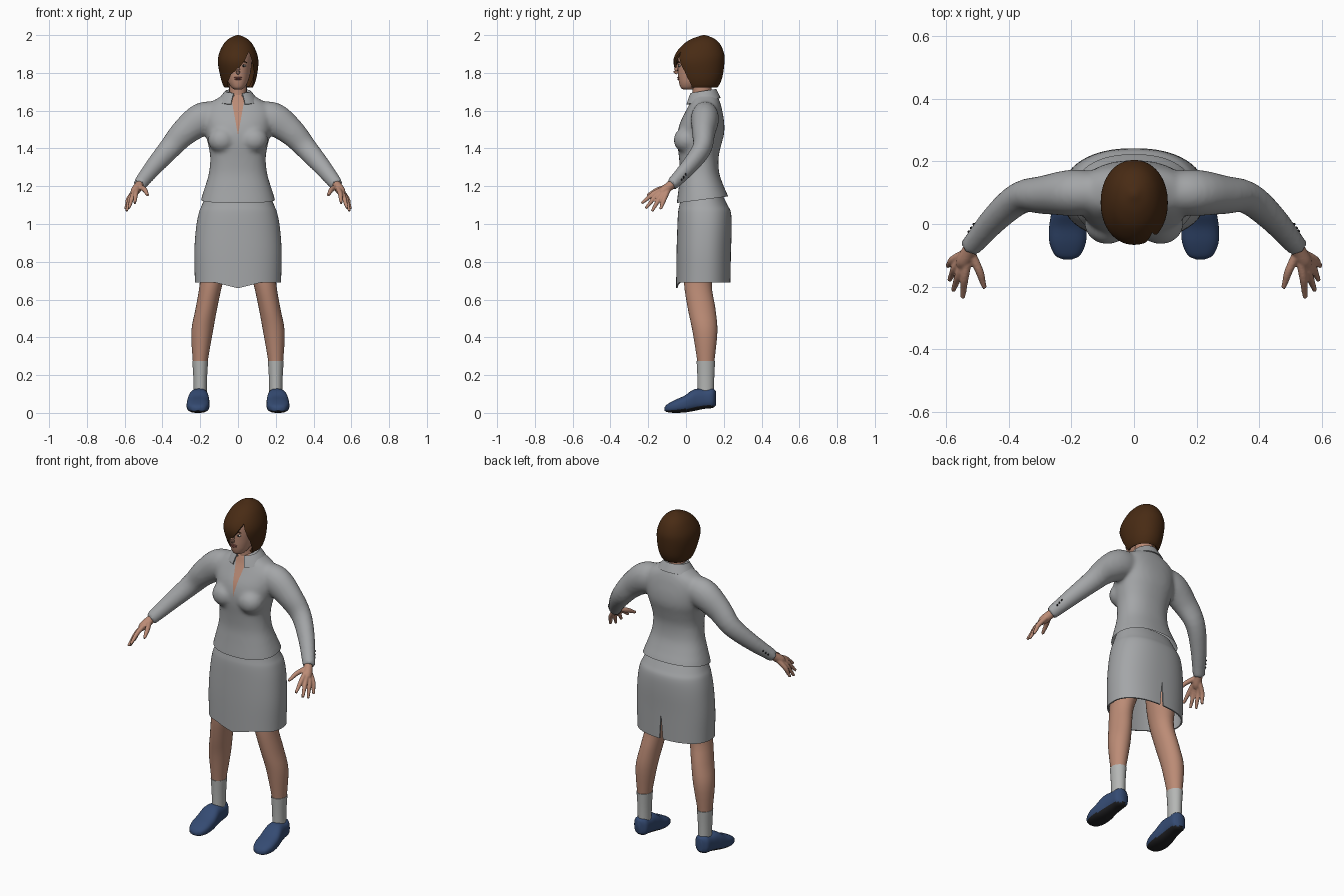
import bpy, bmesh, math
from mathutils import Vector

old = bpy.data.objects.get("Cube")
if old:
    bpy.data.objects.remove(old, do_unlink=True)


def material(name, r, g, b):
    m = bpy.data.materials.new(name)
    m.use_nodes = True
    m.diffuse_color = (r, g, b, 1)
    m.node_tree.nodes["Principled BSDF"].inputs["Base Color"].default_value = (r, g, b, 1)
    return m


CLOTH = material("grey cloth", .37, .38, .39)
SKIN = material("skin", .50, .26, .18)
HAIR = material("brown hair", .065, .024, .007)
SOCK = material("pale sock", .46, .47, .46)
SHOE = material("navy shoe", .035, .07, .17)
DARK = material("near black", .015, .015, .017)
LIPS = material("lips", .30, .10, .08)
EYE = material("eye white", .55, .52, .48)
parts = []


def new_object(name, verts, faces, *mats):
    me = bpy.data.meshes.new(name)
    me.from_pydata(verts, [], faces)
    bm = bmesh.new()
    bm.from_mesh(me)
    bmesh.ops.recalc_face_normals(bm, faces=bm.faces)
    bm.to_mesh(me)
    bm.free()
    ob = bpy.data.objects.new(name, me)
    bpy.context.collection.objects.link(ob)
    for m in mats:
        me.materials.append(m)
    parts.append(ob)
    return ob


def resample(rows, steps):
    """Catmull-Rom interpolation of rows of numbers."""
    rows = [Vector(r) for r in rows]
    pts = [rows[0] * 2 - rows[1]] + rows + [rows[-1] * 2 - rows[-2]]
    out = []
    for a, b, c, d in zip(pts, pts[1:], pts[2:], pts[3:]):
        for i in range(steps):
            t = i / steps
            out.append((b * 2 + (c - a) * t + (a * 2 - b * 5 + c * 4 - d) * t * t
                        + (b * 3 - a - c * 3 + d) * t ** 3) / 2)
    return out + [rows[-1]]


def skin_rings(name, rings, caps, mats):
    n = len(rings[0])
    faces = [(k * n + i, k * n + (i + 1) % n, (k + 1) * n + (i + 1) % n, (k + 1) * n + i)
             for k in range(len(rings) - 1) for i in range(n)]
    if caps:
        faces += [tuple(range(n)), tuple(range((len(rings) - 1) * n, len(rings) * n))]
    return new_object(name, [p for r in rings for p in r], faces, *mats)


def loft(name, rows, *mats, n=40, power=2.3, steps=4, caps=True, along_y=False, side=1):
    """Rows are (level, centre x, half width, low, high)."""
    rings = []
    for u, c, r, lo, hi in resample(rows, steps):
        ring = []
        for i in range(n):
            a = math.tau * i / n
            ca, sa = math.cos(a), math.sin(a)
            x = side * (c + r * math.copysign(abs(ca) ** (2 / power), ca))
            v = (lo + hi) / 2 + (hi - lo) / 2 * math.copysign(abs(sa) ** (2 / power), sa)
            ring.append((x, u, v) if along_y else (x, v, u))
        rings.append(ring)
    return skin_rings(name, rings, caps, mats)


def tube(name, path, *mats, n=16, steps=4, side=1, squash=1):
    """Path points are (x, y, z, radius)."""
    pts = resample(path, steps)
    rings = []
    for k, p in enumerate(pts):
        q = (pts[min(k + 1, len(pts) - 1)] - pts[max(k - 1, 0)]).to_3d().to_track_quat('Z', 'Y')
        ring = []
        for i in range(n):
            a = math.tau * i / n
            o = q @ Vector((math.cos(a), math.sin(a), 0)) * p[3]
            ring.append((side * (p[0] + o.x), p[1] + o.y * squash, p[2] + o.z))
        rings.append(ring)
    return skin_rings(name, rings, True, mats)


def ball(name, centre, size, mat):
    return loft(name, [(centre[2] + size[2] * math.sin(a), centre[0], size[0] * math.cos(a),
                        centre[1] - size[1] * math.cos(a), centre[1] + size[1] * math.cos(a))
                       for a in [math.pi * (k / 10 - .5) * .98 for k in range(11)]],
                mat, n=20, steps=1, power=2)


def modify(ob, kind, **settings):
    bpy.ops.object.select_all(action='DESELECT')
    bpy.context.view_layer.objects.active = ob
    ob.select_set(True)
    mod = ob.modifiers.new(kind, kind)
    for k, v in settings.items():
        setattr(mod, k, v)
    bpy.ops.object.modifier_apply(modifier=mod.name)


def fuse(obs, voxel, rounds):
    """Join overlapping pieces into one smooth skin."""
    bpy.ops.object.select_all(action='DESELECT')
    for o in obs:
        o.select_set(True)
    for o in obs[1:]:
        parts.remove(o)
    bpy.context.view_layer.objects.active = obs[0]
    bpy.ops.object.join()
    modify(obs[0], 'REMESH', mode='VOXEL', voxel_size=voxel)
    modify(obs[0], 'SMOOTH', factor=.5, iterations=rounds)
    return obs[0]


def cut(ob, outline, y0, y1):
    """Cut an x-z outline, extruded along y, out of a part."""
    n = len(outline)
    rings = [[(x, y, z) for x, z in outline] for y in (y0, y1)]
    c = skin_rings("cutter", rings, True, [ob.data.materials[0]])
    parts.remove(c)
    c.hide_render = True
    modify(ob, 'BOOLEAN', operation='DIFFERENCE', object=c, solver='EXACT')
    bpy.data.objects.remove(c, do_unlink=True)


# Jacket: torso, bust and sleeves in one skin
pieces = [loft("jacket", [
    (1.05, 0, .21, -.052, .245), (1.10, 0, .203, -.05, .237), (1.15, 0, .19, -.044, .222),
    (1.2, 0, .174, -.038, .20), (1.27, 0, .154, -.032, .176), (1.35, 0, .147, -.037, .172),
    (1.42, 0, .158, -.045, .187), (1.48, 0, .172, -.045, .202), (1.54, 0, .18, -.03, .202),
    (1.6, 0, .18, 0, .192), (1.64, 0, .15, .02, .182), (1.67, 0, .10, .03, .17),
    (1.70, 0, .062, .04, .155)], CLOTH)]
for s in (1, -1):
    pieces.append(ball("bust", (s * .085, .004, 1.445), (.075, .07, .07), CLOTH))
    pieces.append(tube("sleeve", [
        (.10, .1, 1.575, .075), (.19, .1, 1.555, .088), (.285, .093, 1.485, .073),
        (.36, .085, 1.402, .06), (.44, .02, 1.31, .049), (.525, -.078, 1.205, .036)],
        CLOTH, n=24, side=s, squash=.85))
jacket = fuse(pieces, .011, 7)
jacket.data.materials.clear()
for m in (CLOTH, SKIN):
    jacket.data.materials.append(m)

# Tilted hem and open V neckline
bm = bmesh.new()
bm.from_mesh(jacket.data)
everything = lambda: bm.verts[:] + bm.edges[:] + bm.faces[:]
bmesh.ops.bisect_plane(bm, geom=everything(), plane_co=(0, -.04, 1.112),
                       plane_no=(0, .13, -1), clear_outer=True)
for s in (1, -1):
    bmesh.ops.bisect_plane(bm, geom=everything(), plane_co=(0, 0, 1.47), plane_no=(s, 0, -.18))
for f in bm.faces:
    c = f.calc_center_median()
    f.material_index = int(c.y < .07 and abs(c.x) < .18 * (c.z - 1.47))
bm.to_mesh(jacket.data)
bm.free()

# Collar: folded band, open at the front
rings = []
for rx, ry, z, lift in ((.06, .062, 1.675, .02), (.068, .07, 1.69, .022), (.088, .08, 1.662, .026),
                        (.108, .09, 1.632, .035)):
    gap = .35
    ring = []
    for i in range(33):
        a = gap + (math.tau - 2 * gap) * i / 32
        ring.append((rx * math.sin(a), .09 - ry * math.cos(a), z + lift * (1 - math.cos(a)) / 2))
    rings.append(ring)
w = len(rings[0])
collar = new_object("collar", [p for r in rings for p in r],
                    [(k * w + i, k * w + i + 1, (k + 1) * w + i + 1, (k + 1) * w + i)
                     for k in range(3) for i in range(w - 1)], CLOTH)
modify(collar, 'SOLIDIFY', thickness=.006, offset=0)

# Skirt with pointed front hem and back slit
skirt = loft("skirt", [
    (1.17, 0, .165, -.02, .185), (1.10, 0, .191, -.035, .22), (1.06, 0, .207, -.042, .238),
    (.98, 0, .222, -.046, .242), (.85, 0, .231, -.05, .238), (.69, 0, .228, -.052, .235)],
    CLOTH, n=64, caps=False)
for v in skirt.data.vertices:
    if v.co.z < .7 and v.co.y < 0:
        v.co.z -= .03 * max(0, 1 - abs(v.co.x) / .12)
modify(skirt, 'SOLIDIFY', thickness=.008, offset=-1)
cut(skirt, [(-.018, .6), (.018, .6), (0, .84)], .1, .4)

# Legs, socks, shoes, hands and cuff buttons
for s, tag in ((1, "left_"), (-1, "right_")):
    loft(tag + "leg", [
        (.98, .11, .09, 0, .19), (.8, .125, .075, -.01, .165), (.68, .143, .06, -.01, .137),
        (.55, .168, .057, .01, .156), (.43, .19, .057, .035, .166), (.27, .2, .039, .06, .15),
        (.2, .2, .033, .065, .145)], SKIN, side=s, n=28, power=2)
    loft(tag + "sock", [
        (.275, .2, .042, .056, .154), (.2, .2, .037, .06, .15), (.13, .2, .035, .062, .148),
        (.07, .2, .035, .062, .148)], SOCK, side=s, n=28, power=2)
    shoe = loft(tag + "shoe", [
        (-.114, .212, .012, .012, .028), (-.1, .212, .04, .004, .045), (-.06, .212, .058, 0, .068),
        (-.01, .211, .06, .002, .09), (.03, .209, .056, .008, .118), (.06, .207, .051, .014, .128),
        (.1, .204, .047, .022, .126), (.14, .203, .042, .026, .13), (.158, .203, .018, .04, .115)],
        SHOE, DARK, side=s, along_y=True, power=2.6)
    for f in shoe.data.polygons:
        f.material_index = int(f.normal.z < -.55)

    fingers = [((.54, -.165, 1.165), (.547, -.235, 1.11)), ((.556, -.155, 1.153), (.578, -.213, 1.083)),
               ((.568, -.135, 1.143), (.59, -.18, 1.068)), ((.576, -.113, 1.138), (.596, -.135, 1.078)),
               ((.495, -.148, 1.182), (.477, -.205, 1.152))]
    hand = [tube(tag + "hand", [(.505, -.055, 1.228, .024), (.522, -.08, 1.206, .024),
                                (.542, -.115, 1.178, .025), (.553, -.132, 1.162, .018)], SKIN, side=s)]
    for knuckle, tip in fingers:
        hand.append(tube("finger", [(.524, -.085, 1.202, .014), (*knuckle, .0135),
                                    (*Vector(knuckle).lerp(Vector(tip), .6), .0105), (*tip, .0075)],
                         SKIN, side=s, n=12))
    fuse(hand, .0045, 3)
    for k in range(3):
        at = Vector((.497 + .009 * k, -.012 - .011 * k, 1.262 - .012 * k))
        at.x *= s
        hit = jacket.closest_point_on_mesh(at)[1]
        ball(tag + "cuff_button", hit, (.005, .005, .006), DARK)

# Neck and head
loft("neck", [(1.58, 0, .056, .03, .15), (1.68, 0, .047, .035, .135), (1.78, 0, .047, .03, .135)],
     SKIN, power=2)
loft("head", [
    (1.712, 0, .018, -.015, .04), (1.722, 0, .034, -.028, .06), (1.745, 0, .049, -.036, .09),
    (1.775, 0, .06, -.041, .13), (1.81, 0, .068, -.043, .16), (1.85, 0, .073, -.044, .175),
    (1.9, 0, .075, -.038, .18), (1.95, 0, .06, -.005, .155), (1.98, 0, .02, .04, .11)],
    SKIN, power=2.1)
tube("nose", [(0, -.038, 1.852, .007), (0, -.046, 1.832, .008), (0, -.056, 1.81, .0115),
              (0, -.045, 1.798, .009)], SKIN, n=12)
ball("upper_lip", (0, -.040, 1.775), (.021, .007, .004), LIPS)
ball("lower_lip", (0, -.039, 1.767), (.018, .007, .005), LIPS)
for s in (1, -1):
    ball("eye", (s * .03, -.034, 1.838), (.013, .007, .006), EYE)
    ball("iris", (s * .03, -.039, 1.838), (.006, .004, .006), DARK)
    tube("brow", [(s * .013, -.044, 1.852, .003), (s * .03, -.041, 1.859, .004),
                  (s * .047, -.032, 1.855, .002)], HAIR, n=8)

# Bobbed hair with a side parting swept across the face
hair = loft("hair", [
    (1.722, .003, .074, -.012, .165), (1.74, .003, .084, -.025, .178), (1.78, .003, .096, -.045, .193),
    (1.85, .001, .107, -.066, .203), (1.9, 0, .101, -.056, .202), (1.95, 0, .078, -.016, .182),
    (1.98, 0, .05, .03, .152), (1.996, 0, .018, .075, .115), (2.0, 0, .004, .09, .1)],
    HAIR, n=64, power=2.1, steps=5)
bm = bmesh.new()
bm.from_mesh(hair.data)
bmesh.ops.delete(bm, geom=[f for f in bm.faces if f.calc_center_median().z < 1.723], context='FACES')
bm.to_mesh(hair.data)
bm.free()
modify(hair, 'SOLIDIFY', thickness=.012, offset=-1)
cut(hair, [(.058, 1.912), (.035, 1.865), (.008, 1.828), (-.037, 1.792), (-.054, 1.75), (-.05, 1.69),
           (.064, 1.69), (.082, 1.76), (.084, 1.81), (.076, 1.86)], -.3, .03)

# Smooth shading that keeps the edges
bpy.ops.object.select_all(action='DESELECT')
for o in parts:
    o.select_set(True)
bpy.context.view_layer.objects.active = jacket
bpy.ops.object.shade_smooth_by_angle(angle=math.radians(42))
